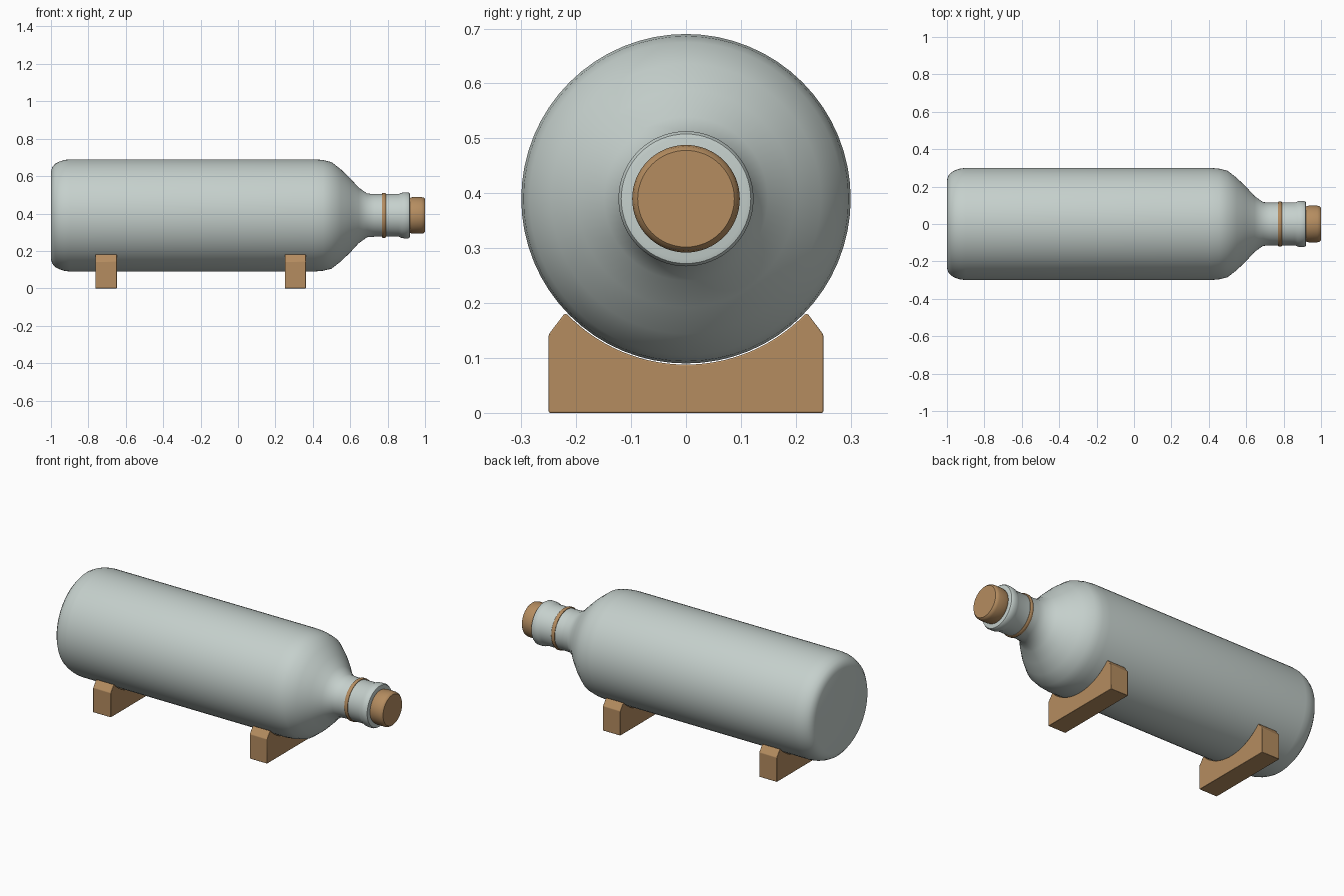
import bpy, bmesh, math

if "Cube" in bpy.data.objects:
    bpy.data.objects.remove(bpy.data.objects["Cube"])

AXIS_Z = 0.39   # height of the bottle's centre line


def material(name, color):
    m = bpy.data.materials.new(name)
    m.diffuse_color = (*color, 1)
    m.use_nodes = True
    m.node_tree.nodes["Principled BSDF"].inputs["Base Color"].default_value = m.diffuse_color
    return m


glass = material("pale_grey_glass", (0.56, 0.63, 0.605))
wood = material("tan_wood", (0.46, 0.265, 0.117))


def finish(bm, name, mat, angle):
    bmesh.ops.remove_doubles(bm, verts=bm.verts, dist=1e-5)
    bmesh.ops.recalc_face_normals(bm, faces=bm.faces)
    me = bpy.data.meshes.new(name)
    bm.to_mesh(me)
    bm.free()
    ob = bpy.data.objects.new(name, me)
    bpy.context.collection.objects.link(ob)
    me.materials.append(mat)
    bpy.ops.object.select_all(action='DESELECT')
    ob.select_set(True)
    bpy.context.view_layer.objects.active = ob
    bpy.ops.object.shade_smooth_by_angle(angle=math.radians(angle))
    return ob


def lathe(name, profile, mat, angle=40, steps=64, closed=False):
    """Spin (x, radius) points around the bottle's long axis."""
    bm = bmesh.new()
    vs = [bm.verts.new((x, 0, AXIS_Z + r)) for x, r in profile]
    es = [bm.edges.new(p) for p in zip(vs, vs[1:])]
    if closed:
        es.append(bm.edges.new((vs[-1], vs[0])))
    bmesh.ops.spin(bm, geom=vs + es, cent=(0, 0, AXIS_Z), axis=(1, 0, 0),
                   angle=math.tau, steps=steps, use_merge=True)
    return finish(bm, name, mat, angle)


# Bottle: flat base, rounded heel, sloping shoulder, neck and rolled lip
lathe("bottle", [
    (-1.0, 0), (-1.0, 0.236), (-0.993, 0.258), (-0.978, 0.276), (-0.955, 0.288),
    (-0.93, 0.296), (-0.90, 0.30), (0.41, 0.30), (0.455, 0.296), (0.50, 0.285),
    (0.55, 0.246), (0.60, 0.198), (0.645, 0.149), (0.69, 0.117), (0.73, 0.114),
    (0.86, 0.114), (0.875, 0.121), (0.89, 0.123), (0.91, 0.123), (0.918, 0.118),
    (0.92, 0.110), (0.92, 0)], glass)

# Thin ring around the neck
lathe("neck_band", [(0.769, 0.11), (0.769, 0.117), (0.773, 0.120), (0.786, 0.120),
                    (0.79, 0.117), (0.79, 0.11)], wood, closed=True)

# Stopper with softened rims
lathe("stopper", [(0.915, 0), (0.915, 0.092), (0.923, 0.095), (0.935, 0.098),
                  (0.98, 0.098), (0.993, 0.095), (1.0, 0.088), (1.0, 0)], wood)


# Cradles: blocks with chamfered shoulders and a curved seat for the bottle
def cradle(name, x0, x1):
    r, top = 0.302, 0.18
    a = math.acos((AXIS_Z - top) / r)
    n = 28
    outline = [(-0.25, 0), (0.25, 0), (0.25, 0.143), (0.222, top)]
    outline += [(r * math.sin(t), AXIS_Z - r * math.cos(t))
                for t in (a - 2 * a * i / n for i in range(n + 1))]
    outline += [(-0.222, top), (-0.25, 0.143)]
    bm = bmesh.new()
    face = bm.faces.new([bm.verts.new((x0, y, z)) for y, z in outline])
    ext = bmesh.ops.extrude_face_region(bm, geom=[face])["geom"]
    bmesh.ops.translate(bm, vec=(x1 - x0, 0, 0),
                        verts=[v for v in ext if isinstance(v, bmesh.types.BMVert)])
    # extrusion leaves the starting face in place, closing the block
    ob = finish(bm, name, wood, 30)
    bev = ob.modifiers.new("soft_edges", 'BEVEL')
    bev.width = 0.004
    bev.segments = 2
    bev.limit_method = 'ANGLE'
    bev.angle_limit = math.radians(30)


cradle("rear_cradle", -0.763, -0.648)
cradle("neck_side_cradle", 0.25, 0.363)
